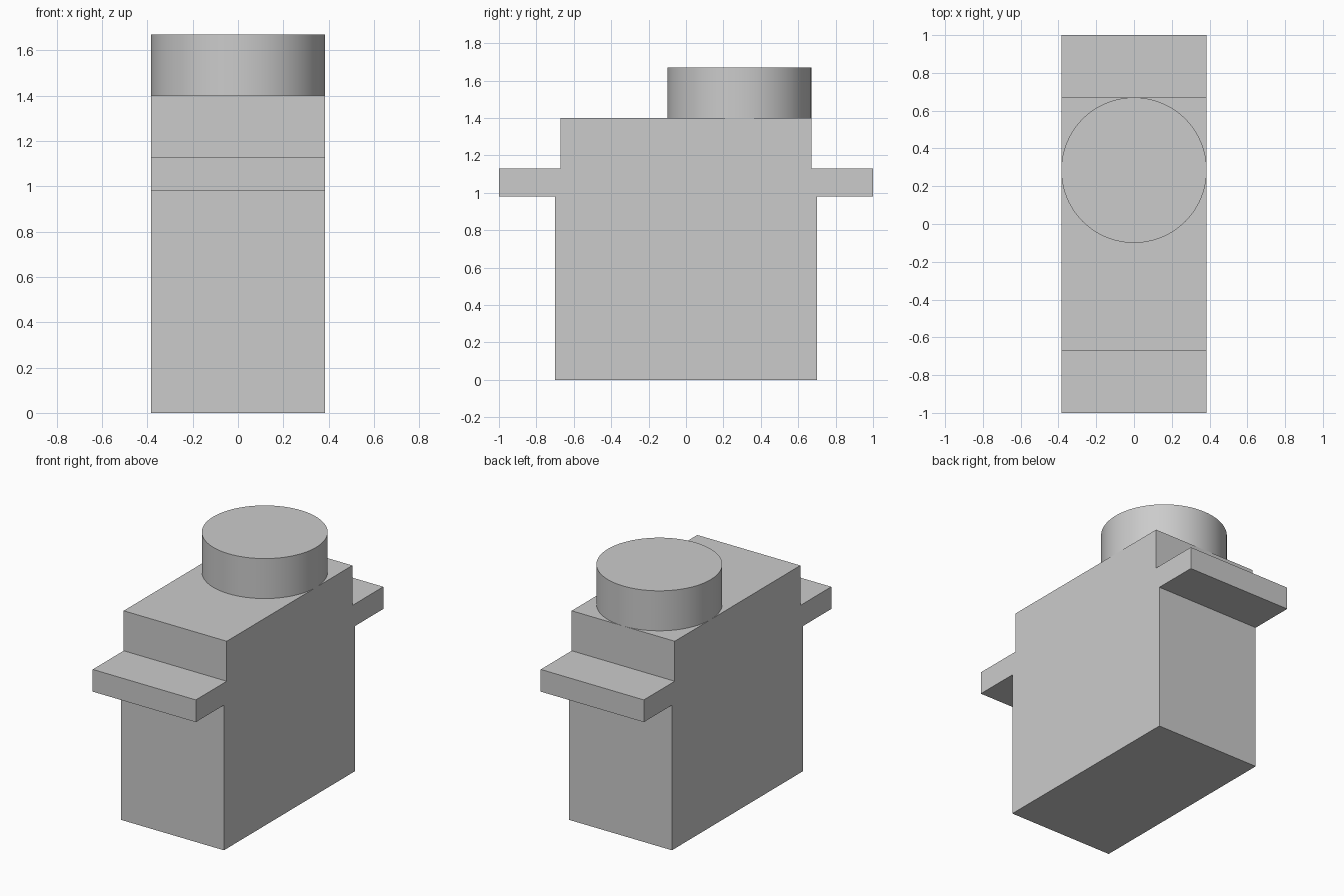
import bpy
import bmesh
import math

cube = bpy.data.objects.get("Cube")
if cube:
    bpy.data.objects.remove(cube, do_unlink=True)

# One plain grey for the whole model
grey = bpy.data.materials.new("plain grey")
grey.use_nodes = True
colour = (0.6, 0.6, 0.6, 1)
grey.diffuse_color = colour
grey.node_tree.nodes["Principled BSDF"].inputs["Base Color"].default_value = colour

HALF_WIDTH = 0.385
BODY_TOP = 1.40
TOP = 1.67

# Body: half of a stepped side profile (y, z), mirrored and extruded across x
half = [(0.70, 0), (0.70, 0.98), (1, 0.98), (1, 1.13), (0.67, 1.13), (0.67, BODY_TOP)]
profile = half + [(-y, z) for y, z in reversed(half)]

bm = bmesh.new()
side = bm.faces.new([bm.verts.new((-HALF_WIDTH, y, z)) for y, z in profile])
extruded = bmesh.ops.extrude_face_region(bm, geom=[side], use_keep_orig=True)
moved = [v for v in extruded["geom"] if isinstance(v, bmesh.types.BMVert)]
bmesh.ops.translate(bm, verts=moved, vec=(2 * HALF_WIDTH, 0, 0))
bmesh.ops.recalc_face_normals(bm, faces=bm.faces)
mesh = bpy.data.meshes.new("flanged_body")
bm.to_mesh(mesh)
bm.free()
mesh.materials.append(grey)
body = bpy.data.objects.new("flanged_body", mesh)
bpy.context.collection.objects.link(body)

# Round boss, flush with the sides and the back of the upper body
bpy.ops.mesh.primitive_cylinder_add(
    vertices=96, radius=HALF_WIDTH, depth=TOP - BODY_TOP,
    location=(0, 0.67 - HALF_WIDTH, (TOP + BODY_TOP) / 2))
boss = bpy.context.object
boss.name = "round_boss"
boss.data.materials.append(grey)
bpy.ops.object.shade_smooth_by_angle(angle=math.radians(30))
